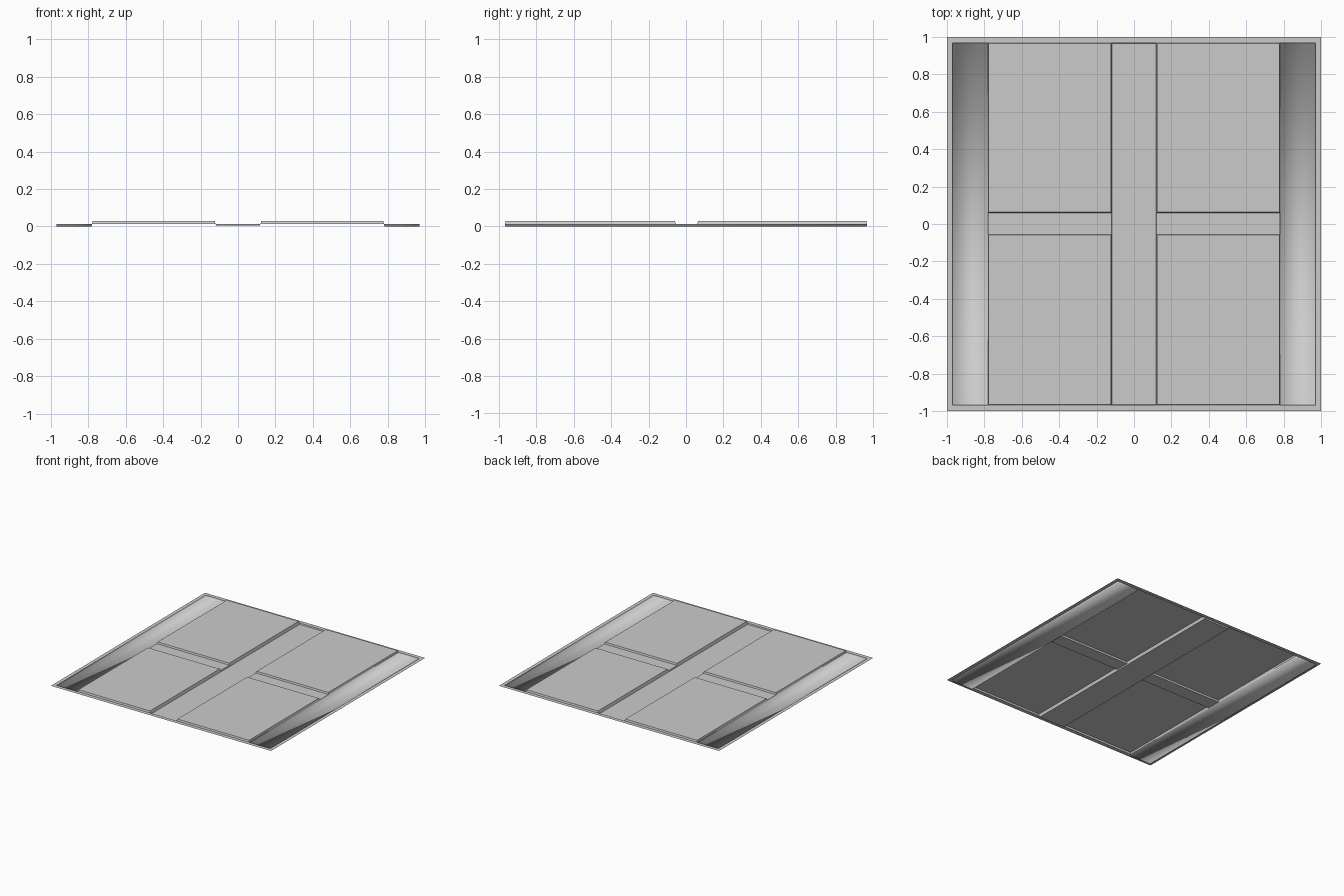
import bpy, bmesh

if "Cube" in bpy.data.objects:
    bpy.data.objects.remove(bpy.data.objects["Cube"])

RIM = 0.014      # level of the border and cross bar
TOP = 0.028      # raised panels
LOW = 0.0        # side troughs
MID = 0.004      # centre channel


def finish(name, bm, smooth=False):
    bmesh.ops.remove_doubles(bm, verts=bm.verts, dist=1e-5)
    me = bpy.data.meshes.new(name)
    bm.to_mesh(me)
    bm.free()
    for p in me.polygons:
        p.use_smooth = smooth
    ob = bpy.data.objects.new(name, me)
    bpy.context.collection.objects.link(ob)
    return ob


def quad(bm, pts):
    bm.faces.new([bm.verts.new(p) for p in pts])


def pressed(name, x0, x1, y0, y1, z, inset=0.004, smooth=False):
    """Rectangle pressed up or down from the rim level, thin sheet."""
    bm = bmesh.new()
    a = [(x0, y0, RIM), (x1, y0, RIM), (x1, y1, RIM), (x0, y1, RIM)]
    i = inset
    b = [(x0+i, y0+i, z), (x1-i, y0+i, z), (x1-i, y1-i, z), (x0+i, y1-i, z)]
    va = [bm.verts.new(p) for p in a]
    vb = [bm.verts.new(p) for p in b]
    bm.faces.new(vb)
    for k in range(4):
        n = (k + 1) % 4
        bm.faces.new((va[k], va[n], vb[n], vb[k]))
    return finish(name, bm, smooth)


# flat border with the cross bars between the panels
xs = [-1, -0.97, -0.78, -0.12, 0.12, 0.78, 0.97, 1]
ys = [-1, -0.968, -0.055, 0.06, 0.968, 1]
bm = bmesh.new()
for i in range(7):
    for j in range(5):
        border = i in (0, 6) or j in (0, 4)
        bar = i in (2, 4) and j == 2
        if border or bar:
            quad(bm, [(xs[i], ys[j], RIM), (xs[i+1], ys[j], RIM),
                      (xs[i+1], ys[j+1], RIM), (xs[i], ys[j+1], RIM)])
finish("border_frame", bm)

# four raised panels and two softly shaded side troughs
for side, s in (("left", -1), ("right", 1)):
    x0, x1 = sorted((s * 0.12, s * 0.78))
    pressed("front_panel_" + side, x0, x1, -0.968, -0.055, TOP)
    pressed("back_panel_" + side, x0, x1, 0.06, 0.968, TOP)
    x0, x1 = sorted((s * 0.78, s * 0.97))
    pressed("side_trough_" + side, x0, x1, -0.968, 0.968, LOW, 0.002, True)

# centre channel
pressed("centre_channel", -0.12, 0.12, -0.968, 0.968, MID, 0.003)
